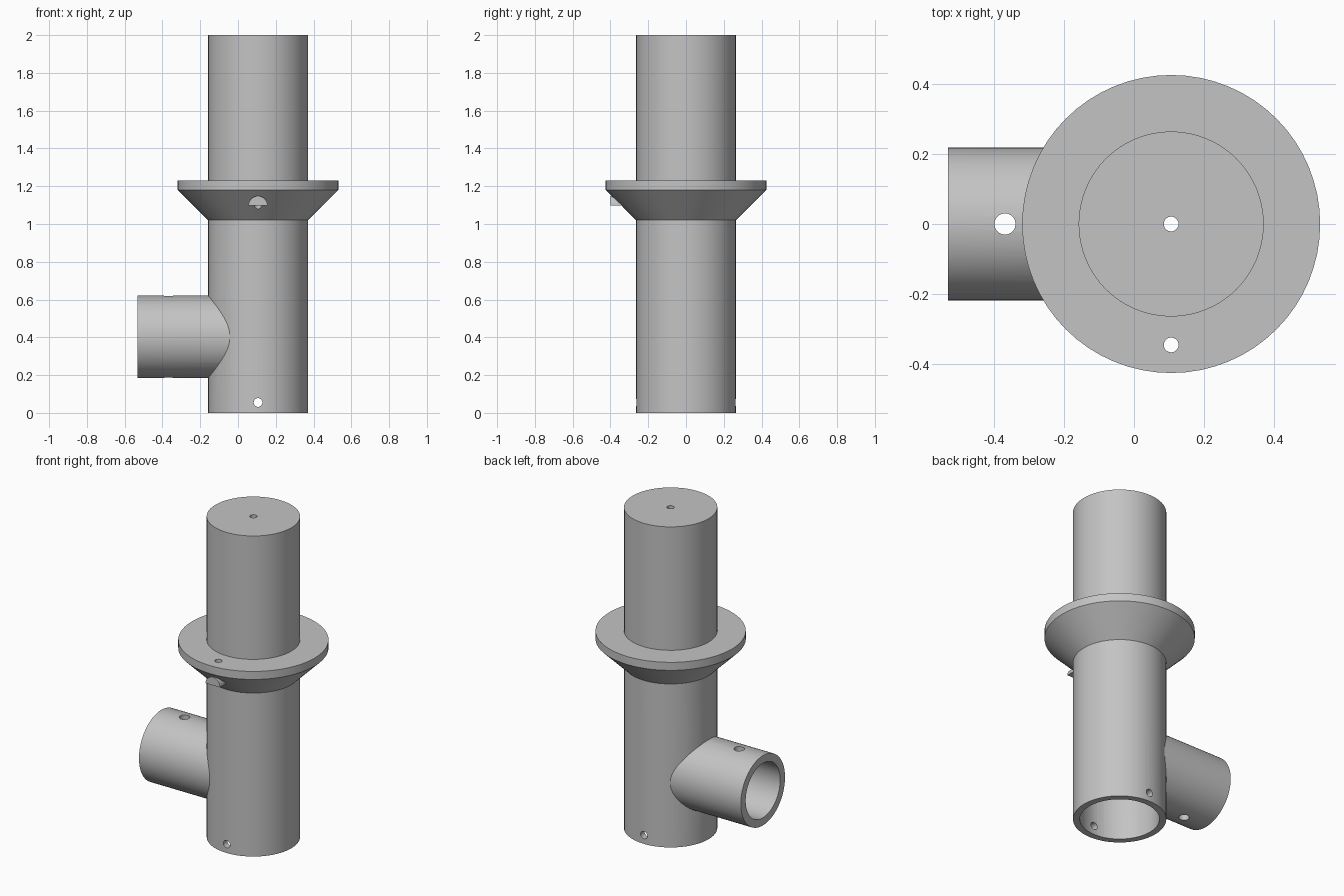
import bpy, bmesh, math
from mathutils import Matrix, Vector

cube = bpy.data.objects.get("Cube")
if cube:
    bpy.data.objects.remove(cube, do_unlink=True)

AXIS_X = 0.106      # axis of the upright tube
PIPE_Z = 0.403      # axis of the side pipe

grey = bpy.data.materials.new("plain grey")
grey.use_nodes = True
grey.diffuse_color = (0.55, 0.55, 0.55, 1)
grey.node_tree.nodes["Principled BSDF"].inputs["Base Color"].default_value = (0.55, 0.55, 0.55, 1)


def make_object(name, bm):
    bmesh.ops.recalc_face_normals(bm, faces=bm.faces)
    mesh = bpy.data.meshes.new(name)
    bm.to_mesh(mesh)
    bm.free()
    mesh.materials.append(grey)
    obj = bpy.data.objects.new(name, mesh)
    bpy.context.collection.objects.link(obj)
    return obj


def rod(name, radius, start, end, sides=32, keep_top=False):
    """Solid cylinder between two points, optionally only its upper half."""
    a, b = Vector(start), Vector(end)
    turn = (b - a).to_track_quat('Z', 'Y').to_matrix().to_4x4()
    bm = bmesh.new()
    bmesh.ops.create_cone(bm, cap_ends=True, segments=sides, radius1=radius, radius2=radius,
                          depth=(b - a).length, matrix=Matrix.Translation((a + b) / 2) @ turn)
    if keep_top:
        cut = bmesh.ops.bisect_plane(bm, geom=bm.verts[:] + bm.edges[:] + bm.faces[:],
                                     plane_co=a, plane_no=(0, 0, -1), clear_outer=True)
        rim = [e for e in cut["geom_cut"] if isinstance(e, bmesh.types.BMEdge)]
        bmesh.ops.holes_fill(bm, edges=rim)
    return make_object(name, bm)


def lathe(name, profile, sides=64):
    bm = bmesh.new()
    verts = [bm.verts.new((AXIS_X + r, 0, z)) for r, z in profile]
    edges = [bm.edges.new(pair) for pair in zip(verts, verts[1:])]
    bmesh.ops.spin(bm, geom=verts + edges, cent=(AXIS_X, 0, 0), axis=(0, 0, 1),
                   angle=math.tau, steps=sides)
    bmesh.ops.remove_doubles(bm, verts=bm.verts, dist=0.0001)
    return make_object(name, bm)


def combine(target, tool, operation):
    """Apply one boolean and discard the tool."""
    tool.hide_render = True
    mod = target.modifiers.new(tool.name, 'BOOLEAN')
    mod.operation, mod.object, mod.solver = operation, tool, 'EXACT'
    bpy.context.view_layer.objects.active = target
    bpy.ops.object.modifier_apply(modifier=mod.name)
    bpy.data.objects.remove(tool, do_unlink=True)


# Upright tube with its flared collar
body = lathe("tube_body", [(0, 2), (0.264, 2), (0.264, 1.23), (0.425, 1.23),
                           (0.425, 1.18), (0.264, 1.02), (0.264, 0), (0, 0)])

# Side pipe and the half-round boss under the collar
combine(body, rod("side_pipe", 0.218, (-0.531, 0, PIPE_Z), (AXIS_X, 0, PIPE_Z), 64), 'UNION')
combine(body, rod("collar_boss", 0.05, (AXIS_X, -0.4, 1.098), (AXIS_X, -0.28, 1.098),
                  keep_top=True), 'UNION')

# Bores of the tube and side pipe
combine(body, rod("tube_bore", 0.225, (AXIS_X, 0, -0.1), (AXIS_X, 0, 1.95), 64), 'DIFFERENCE')
combine(body, rod("side_bore", 0.17, (-0.6, 0, PIPE_Z), (AXIS_X, 0, PIPE_Z), 64), 'DIFFERENCE')

# Small drilled holes: cap, collar, side pipe and foot
holes = [("cap_hole", 0.021, (AXIS_X, 0, 1.9), (AXIS_X, 0, 2.1)),
         ("collar_hole", 0.021, (AXIS_X, -0.345, 1.0), (AXIS_X, -0.345, 1.3)),
         ("side_pipe_hole", 0.03, (-0.368, 0, 0.1), (-0.368, 0, 0.7)),
         ("foot_hole", 0.023, (AXIS_X, -0.4, 0.055), (AXIS_X, 0.4, 0.055))]
for name, radius, start, end in holes:
    combine(body, rod(name, radius, start, end), 'DIFFERENCE')

# Smooth round walls with crisp rims
bpy.ops.object.select_all(action='DESELECT')
body.select_set(True)
bpy.context.view_layer.objects.active = body
bpy.ops.object.shade_smooth_by_angle(angle=math.radians(30))
